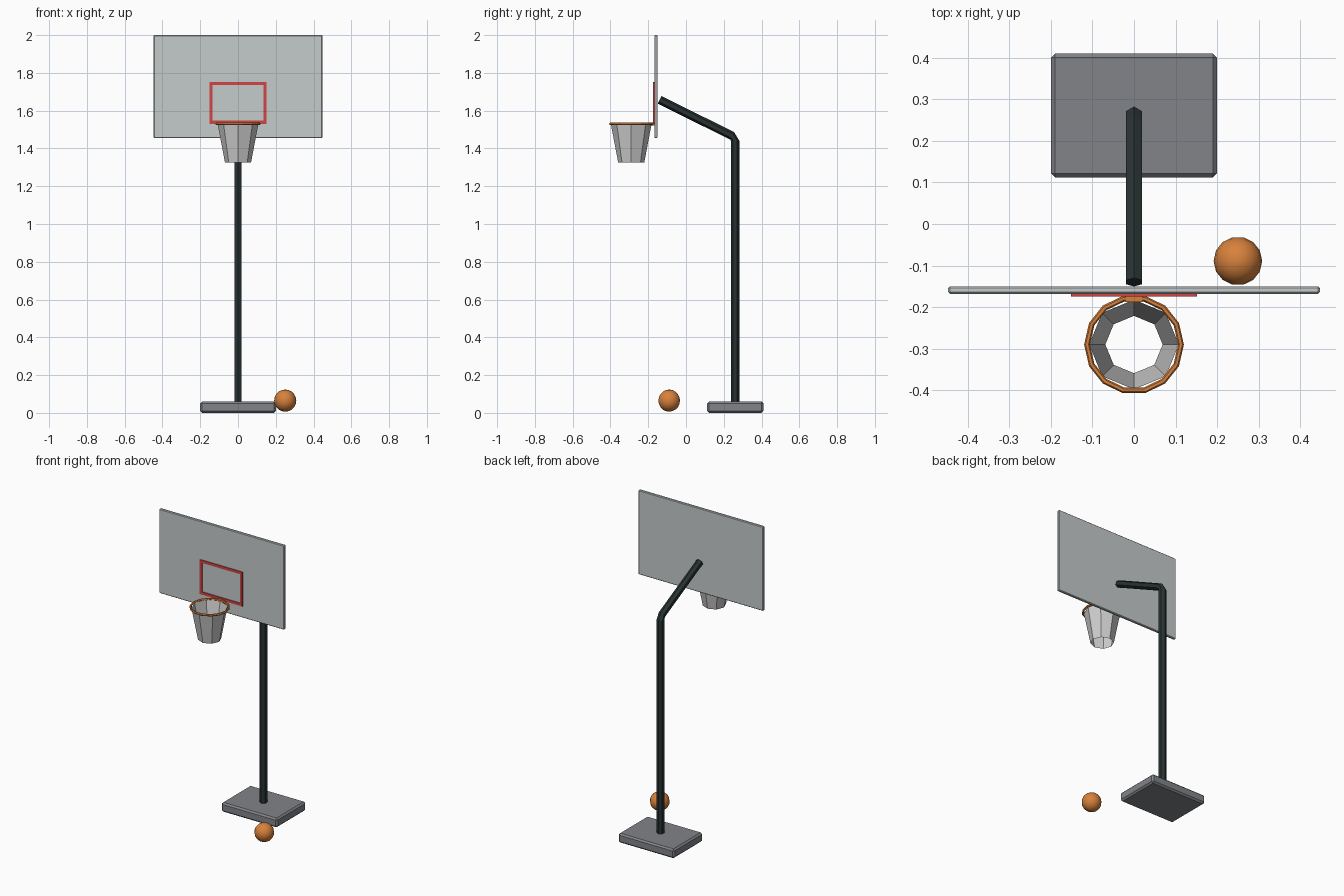
import bpy, bmesh, math
from mathutils import Vector, Matrix

cube = bpy.data.objects.get("Cube")
if cube:
    bpy.data.objects.remove(cube, do_unlink=True)


def material(name, r, g, b):
    m = bpy.data.materials.new(name)
    m.diffuse_color = (r, g, b, 1)
    m.use_nodes = True
    m.node_tree.nodes["Principled BSDF"].inputs["Base Color"].default_value = (r, g, b, 1)
    return m


base_grey = material("base grey", 0.22, 0.23, 0.25)
dark_green = material("dark green steel", 0.022, 0.033, 0.032)
board_grey = material("board grey", 0.56, 0.60, 0.60)
red = material("target red", 0.65, 0.06, 0.06)
orange = material("orange", 0.68, 0.22, 0.045)
net_white = material("net white", 0.62, 0.62, 0.62)


def finish(bm, name, mat, smooth=False):
    bmesh.ops.recalc_face_normals(bm, faces=bm.faces)
    me = bpy.data.meshes.new(name)
    bm.to_mesh(me)
    bm.free()
    me.materials.append(mat)
    for p in me.polygons:
        p.use_smooth = smooth
    ob = bpy.data.objects.new(name, me)
    bpy.context.collection.objects.link(ob)
    return ob


def box(name, lo, hi, mat, bevel=0):
    lo, hi = Vector(lo), Vector(hi)
    bm = bmesh.new()
    bmesh.ops.create_cube(bm, size=1, matrix=Matrix.Translation((lo + hi) / 2)
                          @ Matrix.Diagonal((*(hi - lo), 1)))
    if bevel:
        bmesh.ops.bevel(bm, geom=bm.edges[:], offset=bevel, segments=1, affect='EDGES')
    return finish(bm, name, mat)


def bridge(bm, a, b):
    for i in range(len(a)):
        j = (i + 1) % len(a)
        bm.faces.new((a[i], a[j], b[j], b[i]))


# Base slab and backboard
box("base", (-0.2, 0.112, 0), (0.2, 0.41, 0.06), base_grey, 0.01)
box("backboard", (-0.447, -0.168, 1.455), (0.447, -0.15, 2), board_grey, 0.004)

# Hexagonal pole bending forward into the support arm
bm = bmesh.new()
arm = Vector((0, -0.896, 0.444))
up = Vector((0, 0, 1))
rings = []
for y, z, d in ((0.26, 0.05, up), (0.26, 1.44, up), (0.245, 1.466, arm), (-0.14, 1.658, arm)):
    back = Vector((1, 0, 0)).cross(d) * -1
    ring = []
    for i in range(6):
        t = math.tau * i / 6
        ring.append(bm.verts.new(Vector((0, y, z)) + 0.0225 * (
            math.cos(t) * back + math.sin(t) * Vector((1, 0, 0)))))
    rings.append(ring)
for a, b in zip(rings, rings[1:]):
    bridge(bm, a, b)
bm.faces.new(rings[0])
bm.faces.new(rings[-1])
finish(bm, "pole_and_arm", dark_green)

# Target rectangle on the board
bm = bmesh.new()
loops = []
for y in (-0.166, -0.174):
    for inset in (0, 0.017):
        x, lo, hi = 0.152 - inset, 1.53 + inset, 1.752 - inset
        loops.append([bm.verts.new((px, y, pz)) for px, pz in
                      ((-x, lo), (x, lo), (x, hi), (-x, hi))])
for a, b in ((0, 1), (1, 3), (3, 2), (2, 0)):
    bridge(bm, loops[a], loops[b])
finish(bm, "target_frame", red)

# Rim ring and its bracket
bm = bmesh.new()
SIDES, TUBE = 14, 6
rings = []
for i in range(SIDES):
    a = math.tau * i / SIDES
    ring = []
    for k in range(TUBE):
        t = math.tau * k / TUBE
        r = 0.113 + 0.007 * math.cos(t)
        ring.append(bm.verts.new((r * math.cos(a), -0.29 + r * math.sin(a),
                                  1.53 + 0.007 * math.sin(t))))
    rings.append(ring)
for i in range(SIDES):
    bridge(bm, rings[i], rings[(i + 1) % SIDES])
finish(bm, "rim", orange)
box("rim_bracket", (-0.02, -0.188, 1.522), (0.02, -0.165, 1.537), orange)

# Open tapered net
bm = bmesh.new()
rings = [[bm.verts.new((r * math.cos(math.tau * i / 8),
                        -0.29 + r * math.sin(math.tau * i / 8), z)) for i in range(8)]
         for r, z in ((0.108, 1.53), (0.069, 1.325))]
bridge(bm, *rings)
finish(bm, "net", net_white)

# Ball beside the base
bm = bmesh.new()
bmesh.ops.create_uvsphere(bm, u_segments=14, v_segments=10, radius=0.0585,
                          matrix=Matrix.Translation((0.25, -0.089, 0.065))
                          @ Matrix.Rotation(math.pi / 2, 4, 'Z'))
finish(bm, "ball", orange, True)
